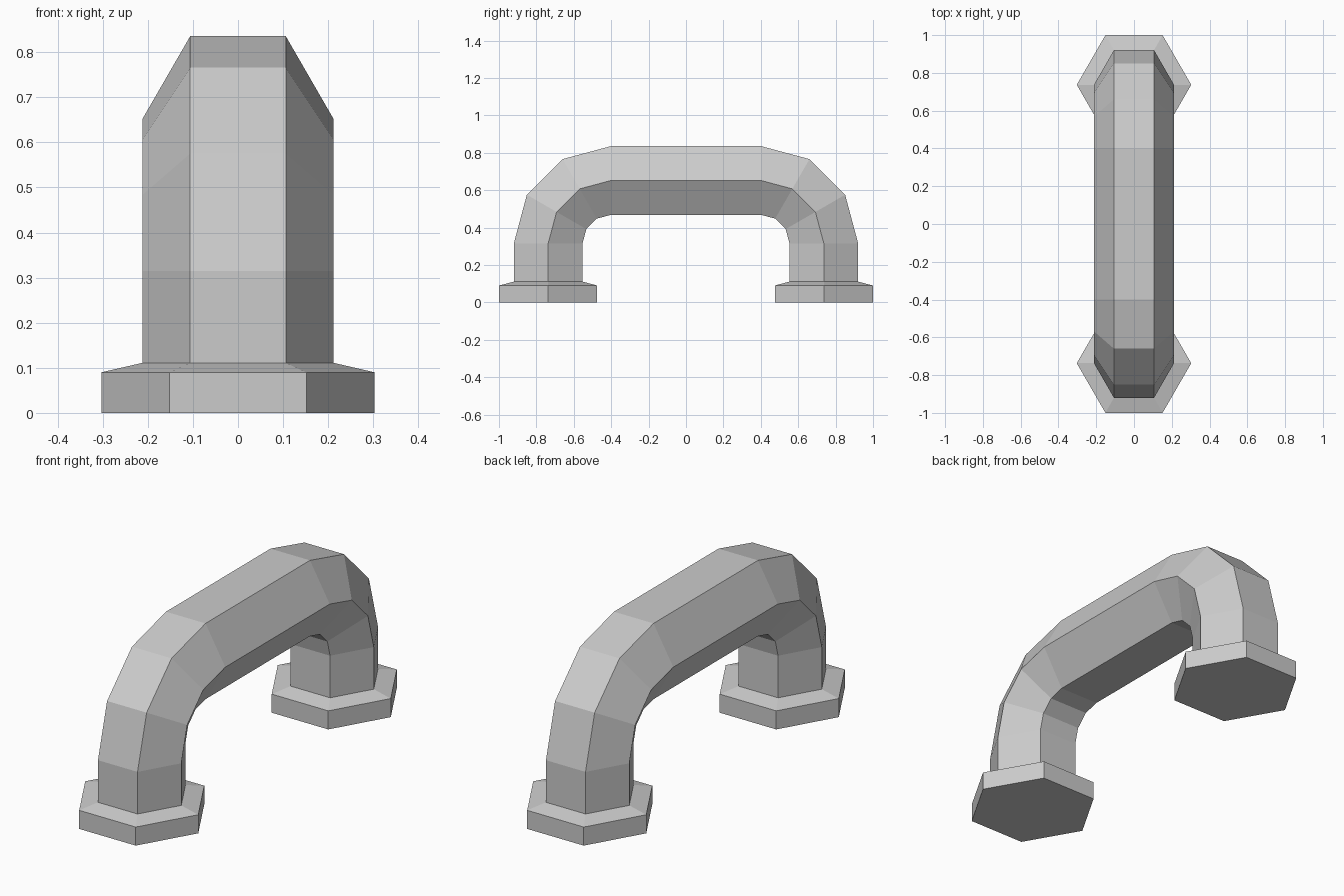
import bpy, bmesh
from math import sin, cos, pi, radians

cube = bpy.data.objects.get("Cube")
if cube:
    bpy.data.objects.remove(cube)

SIDES = 6
TUBE_R, BASE_R = 0.212, 0.303
LEG_Y, BEND_Y, BEND_Z = 0.737, 0.4, 0.315
BEND_R = LEG_Y - BEND_Y
BASE_TOP = 0.111

metal = bpy.data.materials.new("grey metal")
metal.use_nodes = True
grey = (0.6, 0.6, 0.6, 1)
metal.diffuse_color = grey
metal.node_tree.nodes["Principled BSDF"].inputs["Base Color"].default_value = grey


def loft(name, rings, cap_start=False):
    """Skin hexagonal rings given as (y, z, tilt, radius)."""
    bm = bmesh.new()
    loops = []
    for y, z, tilt, r in rings:
        loop = []
        for i in range(SIDES):
            a = 2 * pi * i / SIDES
            out = r * sin(a)
            loop.append(bm.verts.new((r * cos(a), y + out * cos(tilt), z + out * sin(tilt))))
        loops.append(loop)
    for low, high in zip(loops, loops[1:]):
        for i in range(SIDES):
            j = (i + 1) % SIDES
            bm.faces.new((low[i], low[j], high[j], high[i]))
    if cap_start:
        bm.faces.new(loops[0][::-1])
    mesh = bpy.data.meshes.new(name)
    bm.to_mesh(mesh)
    bm.free()
    mesh.materials.append(metal)
    obj = bpy.data.objects.new(name, mesh)
    bpy.context.collection.objects.link(obj)
    return obj


# Bent grip: back leg, two three-step bends, front leg
path = [(LEG_Y, BASE_TOP, 0, TUBE_R)]
for side, steps in ((1, (0, 30, 60, 90)), (-1, (90, 120, 150, 180))):
    for deg in steps:
        t = radians(deg)
        path.append((side * BEND_Y + BEND_R * cos(t), BEND_Z + BEND_R * sin(t), t, TUBE_R))
path.append((-LEG_Y, BASE_TOP, pi, TUBE_R))
loft("handle_grip", path)

# Hexagonal feet with a sloping shoulder
for name, y in (("front_foot", -LEG_Y), ("back_foot", LEG_Y)):
    loft(name, [(y, 0, 0, BASE_R), (y, 0.09, 0, BASE_R), (y, BASE_TOP, 0, TUBE_R)], cap_start=True)
